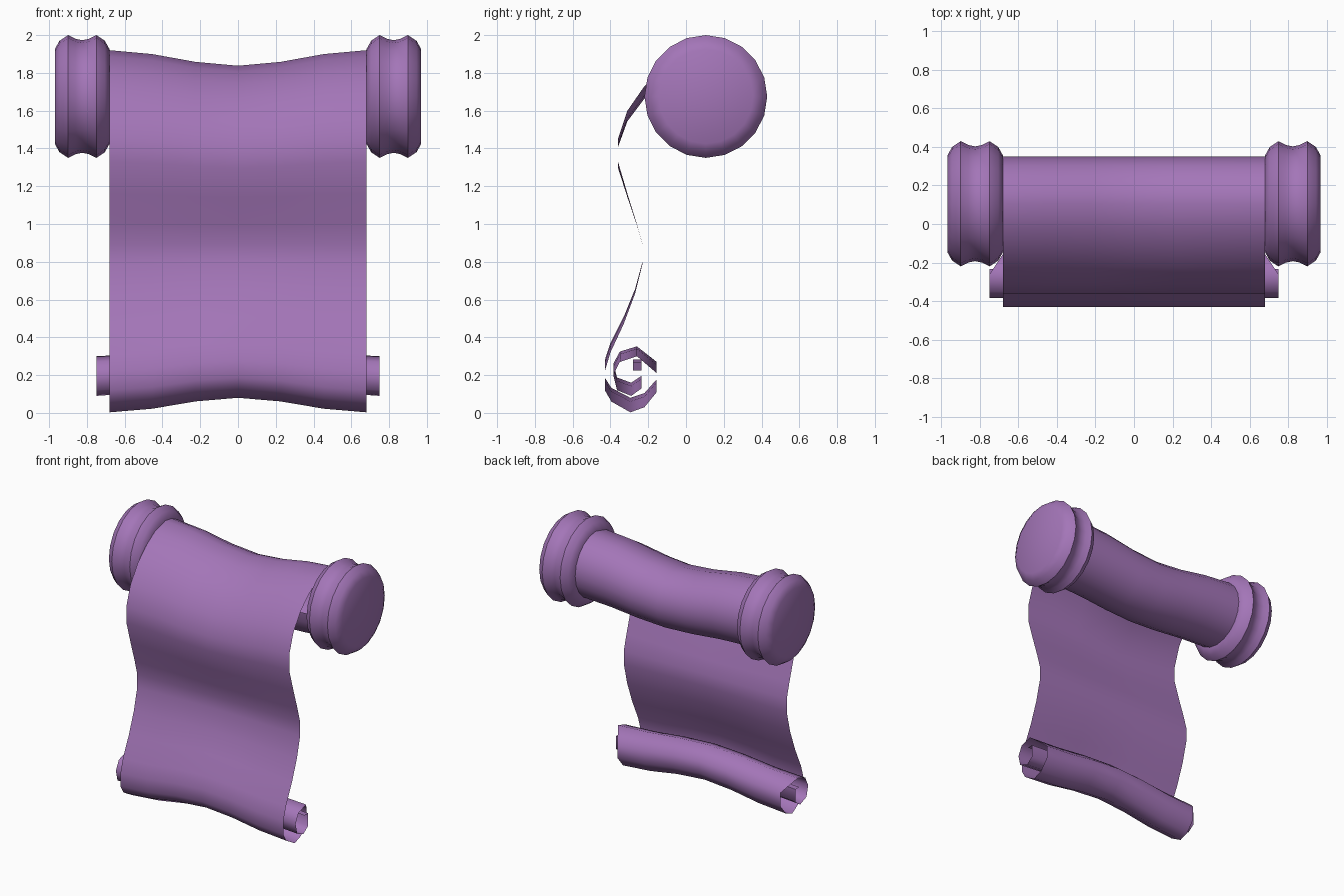
import bpy, bmesh
from math import sin, cos, pi, radians

cube = bpy.data.objects.get("Cube")
if cube:
    bpy.data.objects.remove(cube, do_unlink=True)

purple = bpy.data.materials.new("purple")
purple.use_nodes = True
colour = (0.37, 0.18, 0.48, 1)
purple.diffuse_color = colour
purple.node_tree.nodes["Principled BSDF"].inputs["Base Color"].default_value = colour

AXIS_Y, AXIS_Z = 0.105, 1.675   # roller axis
MIDDLE_Z, PINCH = 0.93, 0.083   # the sheet shrinks in height toward x = 0


def finish(name, bm, angle):
    mesh = bpy.data.meshes.new(name)
    bm.to_mesh(mesh)
    bm.free()
    mesh.materials.append(purple)
    mesh.shade_smooth()
    mesh.set_sharp_from_angle(angle=radians(angle))
    obj = bpy.data.objects.new(name, mesh)
    bpy.context.collection.objects.link(obj)
    return obj


def sheet(name, path, columns=6):
    """Sweep a (y, z, half width) path along x, sagging toward the middle."""
    bm = bmesh.new()
    rows = []
    for y, z, half in path:
        row = []
        for i in range(columns + 1):
            u = 2 * i / columns - 1
            sag = PINCH * 0.5 * (1 + cos(pi * u))
            row.append(bm.verts.new((u * half, y, z - (z - MIDDLE_Z) * sag)))
        rows.append(row)
    for a, b in zip(rows, rows[1:]):
        for i in range(columns):
            bm.faces.new((a[i], b[i], b[i + 1], a[i + 1]))
    return finish(name, bm, 80)


# Parchment: round the roller, down the wavy front, into the bottom curl
W, R = 0.68, 0.245
roller = [(AXIS_Y + R * cos(a), AXIS_Z + R * sin(a), W)
          for a in (pi + k * 1.5 * pi / 15 for k in range(16))]
front = [(-0.02, 1.886), (-0.13, 1.815), (-0.22, 1.73), (-0.31, 1.60),
         (-0.36, 1.45), (-0.36, 1.33), (-0.31, 1.16), (-0.26, 1.0),
         (-0.23, 0.89), (-0.23, 0.79), (-0.27, 0.63), (-0.33, 0.47),
         (-0.40, 0.32)]
outer_curl = [(-0.43, 0.22), (-0.43, 0.12), (-0.395, 0.06), (-0.295, 0.003),
              (-0.22, 0.03), (-0.155, 0.11), (-0.155, 0.21)]
inner_curl = [(-0.26, 0.30), (-0.35, 0.27), (-0.385, 0.2), (-0.365, 0.12),
              (-0.29, 0.09), (-0.235, 0.13), (-0.235, 0.225), (-0.28, 0.225)]
path = roller + [(y, z, W) for y, z in front + outer_curl]
path += [(y, z, 0.75) for y, z in inner_curl]
sheet("parchment", path)

# Grooved end knobs, turned about the roller axis and mirrored
profile = [(0.97, 0), (0.97, 0.25), (0.945, 0.295), (0.90, 0.325),
           (0.86, 0.305), (0.825, 0.298), (0.79, 0.305), (0.75, 0.325),
           (0.705, 0.295), (0.68, 0.25), (0.68, 0)]
bm = bmesh.new()
verts = [bm.verts.new((x, 0, r)) for x, r in profile]
edges = [bm.edges.new(pair) for pair in zip(verts, verts[1:])]
bmesh.ops.spin(bm, geom=verts + edges, cent=(0, 0, 0), axis=(1, 0, 0),
               angle=2 * pi, steps=20)
bmesh.ops.remove_doubles(bm, verts=bm.verts, dist=0.0005)
bmesh.ops.recalc_face_normals(bm, faces=bm.faces)
knobs = finish("end_knobs", bm, 50)
knobs.location = (0, AXIS_Y, AXIS_Z)
knobs.modifiers.new("mirror", "MIRROR").use_axis = (True, False, False)
